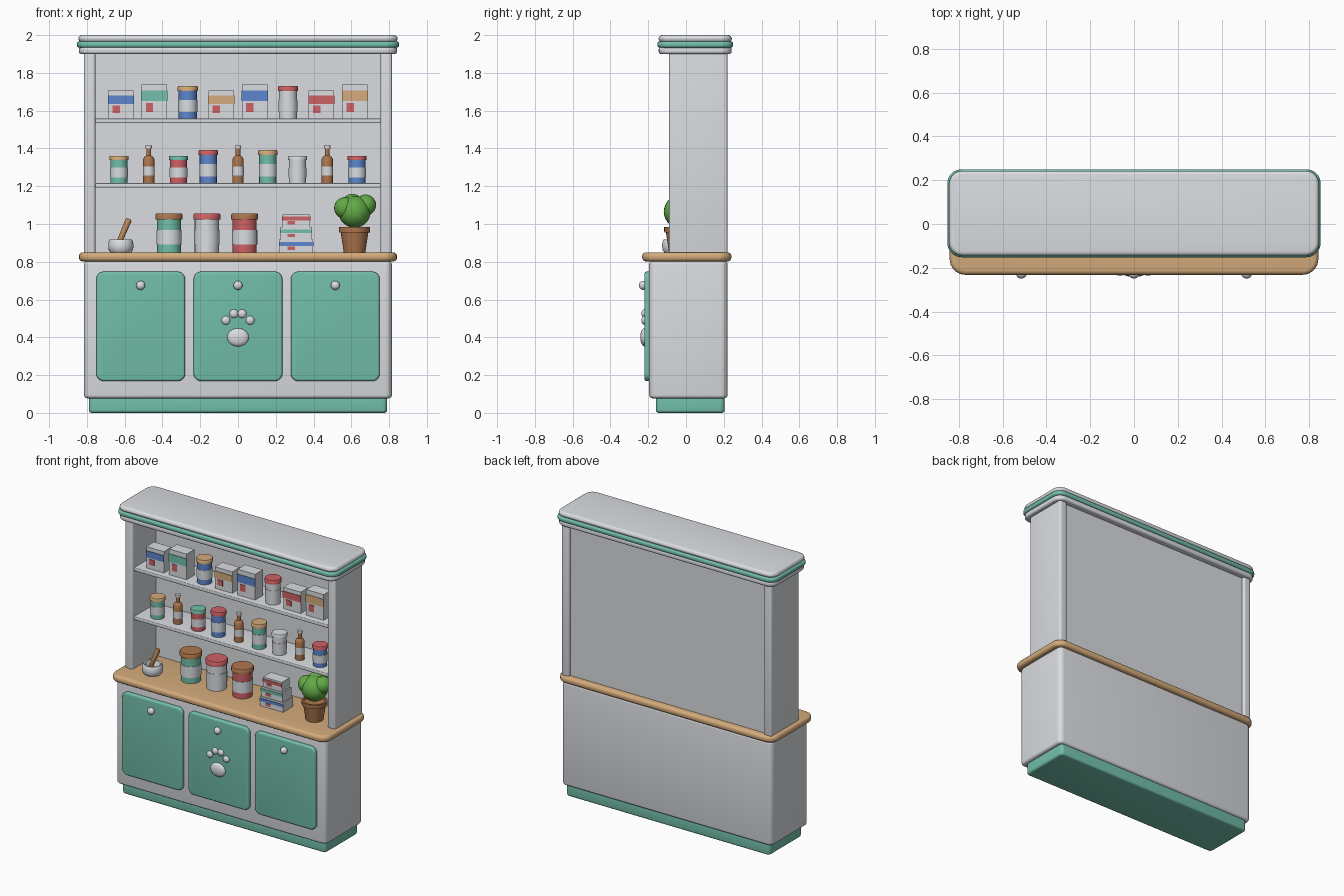
import bpy, bmesh, math
from mathutils import Matrix, Vector

if "Cube" in bpy.data.objects:
    bpy.data.objects.remove(bpy.data.objects["Cube"])

parts = []


def material(name, r, g, b):
    m = bpy.data.materials.new(name)
    m.use_nodes = True
    m.diffuse_color = (r, g, b, 1)
    node = next(n for n in m.node_tree.nodes if n.type == "BSDF_PRINCIPLED")
    node.inputs["Base Color"].default_value = (r, g, b, 1)
    return m


WHITE = material("soft white", .70, .72, .75)
TEAL = material("teal paint", .17, .52, .40)
TAN = material("counter wood", .66, .41, .20)
BROWN = material("terracotta brown", .42, .18, .075)
HONEY = material("honey wood", .50, .25, .10)
RED = material("red", .62, .12, .13)
BLUE = material("blue", .11, .24, .62)
GREEN = material("leaf green", .12, .40, .06)


def finish(name, bm, mats):
    bmesh.ops.recalc_face_normals(bm, faces=bm.faces[:])
    mesh = bpy.data.meshes.new(name)
    bm.to_mesh(mesh)
    bm.free()
    for m in mats:
        mesh.materials.append(m)
    ob = bpy.data.objects.new(name, mesh)
    bpy.context.collection.objects.link(ob)
    parts.append(ob)
    return ob


def slab(name, lo, hi, mat, corner=0, edge=0, axis=2):
    """Box with rounded corners around one axis and rounded rims at both ends."""
    lo, hi = Vector(lo), Vector(hi)
    bm = bmesh.new()
    bmesh.ops.create_cube(bm, size=1)
    for v in bm.verts:
        v.co = (lo + hi) / 2 + v.co * (hi - lo)
    if corner:
        along = [e for e in bm.edges
                 if abs((e.verts[0].co - e.verts[1].co)[axis]) > 1e-5]
        bmesh.ops.bevel(bm, geom=along, offset=corner, segments=5,
                        profile=.5, affect="EDGES")
    if edge:
        bm.normal_update()
        rims = {e for f in bm.faces if abs(f.normal[axis]) > .9 for e in f.edges}
        bmesh.ops.bevel(bm, geom=list(rims), offset=edge, segments=4,
                        profile=.5, affect="EDGES", clamp_overlap=True)
    return finish(name, bm, [mat])


def lathe(name, pos, rings, steps=28):
    """Turned part; rings are (radius, height, material of the wall above)."""
    mats = list(dict.fromkeys(r[2] for r in rings))
    bm = bmesh.new()
    loops = []
    for radius, z, _ in rings:
        loops.append([bm.verts.new((pos[0] + radius * math.cos(math.tau * i / steps),
                                    pos[1] + radius * math.sin(math.tau * i / steps),
                                    pos[2] + z)) for i in range(steps)])
    for k in range(len(rings) - 1):
        for i in range(steps):
            j = (i + 1) % steps
            f = bm.faces.new((loops[k][i], loops[k][j], loops[k + 1][j], loops[k + 1][i]))
            f.material_index = mats.index(rings[k][2])
    bm.faces.new(loops[0]).material_index = mats.index(rings[0][2])
    bm.faces.new(loops[-1]).material_index = mats.index(rings[-1][2])
    return finish(name, bm, mats)


def ball(name, pos, radii, mat):
    bm = bmesh.new()
    bmesh.ops.create_uvsphere(bm, u_segments=24, v_segments=14, radius=1)
    bm.transform(Matrix.Translation(pos) @ Matrix.Diagonal((*radii, 1)))
    return finish(name, bm, [mat])


def jar(name, pos, r, h, body, lid):
    rim = r * 1.12
    lathe(name, pos, [
        (r, 0, body), (r, .2 * h, WHITE), (r * 1.05, .2 * h, WHITE),
        (r * 1.05, .58 * h, WHITE), (r, .58 * h, body), (r, .85 * h, lid),
        (rim, .85 * h, lid), (rim, .97 * h, lid), (rim * .94, h, lid)])


def bottle(name, pos):
    lathe(name, pos, [
        (.03, 0, BROWN), (.03, .04, WHITE), (.031, .04, WHITE), (.031, .088, WHITE),
        (.03, .088, BROWN), (.03, .125, BROWN), (.024, .138, BROWN), (.013, .146, BROWN),
        (.013, .183, WHITE), (.016, .183, WHITE), (.016, .2, WHITE)], 20)


def carton(name, pos, w, d, h, band):
    x, y, z = pos
    front = y - d / 2
    slab(name, (x - w / 2, front, z), (x + w / 2, y + d / 2, z + h), WHITE)
    slab(name + "_band", (x - w / 2 - .002, front - .004, z + .52 * h),
         (x + w / 2 + .002, front + .002, z + .82 * h), band)
    slab(name + "_mark", (x - .045, front - .004, z + .2 * h),
         (x - .006, front + .002, z + .46 * h), RED)


# Cabinet, counter and hutch
slab("plinth", (-.79, -.16, 0), (.79, .205, .09), TEAL, .025, .015)
slab("cabinet", (-.815, -.195, .077), (.815, .22, .805), WHITE, .035, .018)
slab("counter", (-.842, -.232, .802), (.842, .24, .85), TAN, .07, .02)
for side, s in (("left", 1), ("right", -1)):
    xs = sorted((s * .755, s * .815))
    slab(side + "_post", (xs[0], -.09, .845), (xs[1], .22, 1.905), WHITE, .014, .008)
slab("back_panel", (-.765, .17, .845), (.765, .2, 1.905), WHITE)
for name, z in (("lower_shelf", 1.192), ("upper_shelf", 1.534)):
    slab(name, (-.757, -.075, z), (.757, .175, z + .024), WHITE, 0, .006)

# Crown moulding
slab("crown_base", (-.843, -.145, 1.9), (.843, .242, 1.938), WHITE, .06, .014)
slab("crown_stripe", (-.853, -.152, 1.933), (.853, .25, 1.967), TEAL, .065, .014)
slab("crown_top", (-.845, -.145, 1.962), (.845, .243, 2.0), WHITE, .06, .02)

# Doors, knobs and paw emblem
for name, x in (("right", -.515), ("middle", 0), ("left", .515)):
    slab(name + "_door", (x - .235, -.22, .168), (x + .235, -.185, .748),
         TEAL, .04, .012, axis=1)
    ball(name + "_knob", (x, -.228, .675), (.024, .021, .024), WHITE)
ball("paw_pad", (0, -.22, .4), (.057, .022, .048), WHITE)
for i, (x, z) in enumerate(((-.064, .49), (-.022, .525), (.022, .525), (.064, .49))):
    ball(f"paw_toe_{i}", (x, -.22, z), (.023, .016, .023), WHITE)

# Upper shelf goods
top_row = [BLUE, TEAL, (BLUE, TAN), TAN, BLUE, (WHITE, RED), RED, TAN]
for i, kind in enumerate(top_row):
    pos = (-.62 + i * .177, .01, 1.558)
    if isinstance(kind, tuple):
        jar(f"upper_jar_{i}", pos, .048, .172, *kind)
    else:
        tall = i in (1, 4, 7)
        carton(f"carton_{i}", pos, .135, .085, .18 if tall else .15, kind)

# Lower shelf goods
low_row = [(TEAL, TAN), None, (RED, TEAL), (BLUE, RED), None,
           (TEAL, TAN), (WHITE, WHITE), None, (BLUE, RED)]
for i, kind in enumerate(low_row):
    pos = (-.63 + i * .1575, .01, 1.216)
    if kind:
        jar(f"lower_jar_{i}", pos, .045, .175 if i in (3, 5) else .145, *kind)
    else:
        bottle(f"bottle_{i}", pos)

# Counter canisters and stacked cartons
for i, kind in enumerate(((TEAL, BROWN), (WHITE, RED), (RED, BROWN))):
    jar(f"canister_{i}", (-.365 + i * .2, 0, .849), .064, .206, *kind)
for i, (w, band) in enumerate(((.18, BLUE), (.165, TEAL), (.145, RED))):
    carton(f"stacked_carton_{i}", (.308, -.015, .85 + i * .067), w, w * .6, .067, band)

# Mortar and pestle
lathe("mortar", (-.62, -.06, .849), [
    (.054, 0, WHITE), (.064, .012, WHITE), (.067, .035, WHITE), (.064, .06, WHITE),
    (.058, .07, WHITE), (.05, .066, WHITE), (.04, .03, WHITE)])
pestle = lathe("pestle", (0, 0, 0), [
    (.012, 0, HONEY), (.014, .01, HONEY), (.017, .145, HONEY), (.012, .155, HONEY)], 16)
pestle.location = (-.637, -.06, .885)
pestle.rotation_euler = (0, .4, 0)

# Potted plant
lathe("plant_pot", (.617, -.033, .849), [
    (.057, 0, BROWN), (.073, .106, BROWN), (.082, .106, BROWN),
    (.083, .134, BROWN), (.07, .134, BROWN), (.068, .12, BROWN)])
for i, (x, y, z, r) in enumerate(((.617, -.033, 1.065, .085), (.567, -.045, 1.085, .058),
                                  (.675, -.025, 1.1, .056), (.605, 0, 1.105, .055),
                                  (.63, .02, 1.085, .06))):
    ball(f"foliage_{i}", (x, y, z), (r, r, r), GREEN)

# Smooth rounded parts, keep hard edges
bpy.ops.object.select_all(action="DESELECT")
for ob in parts:
    ob.select_set(True)
bpy.context.view_layer.objects.active = parts[0]
bpy.ops.object.shade_smooth_by_angle(angle=math.radians(35))
